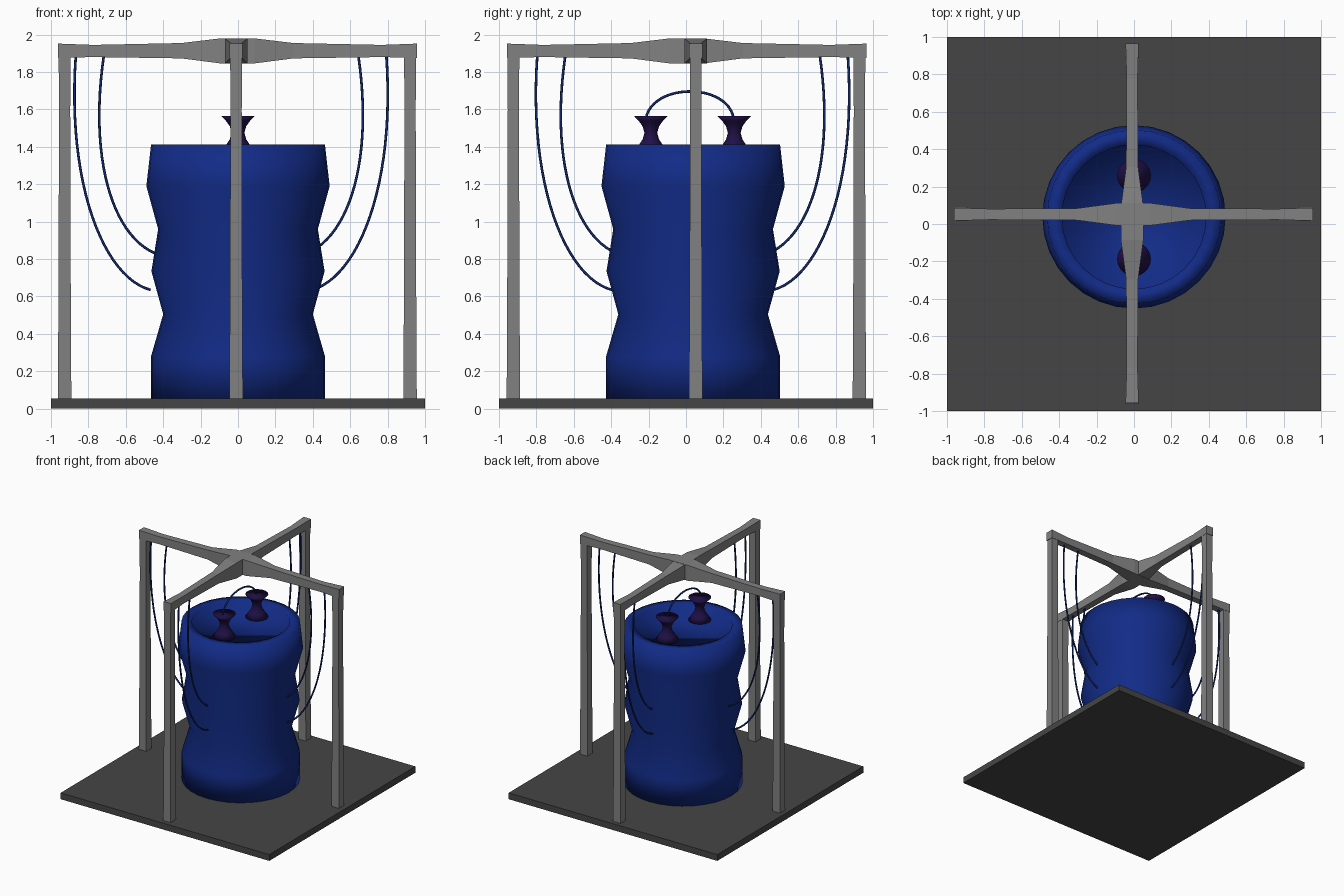
import bpy, bmesh, math
from mathutils import Vector, Matrix

cube = bpy.data.objects.get("Cube")
if cube:
    bpy.data.objects.remove(cube, do_unlink=True)


def material(name, rgb):
    m = bpy.data.materials.new(name)
    m.use_nodes = True
    m.diffuse_color = (*rgb, 1)
    m.node_tree.nodes["Principled BSDF"].inputs["Base Color"].default_value = (*rgb, 1)
    return m


BLUE = material("barrel blue", (0.006, 0.024, 0.24))
CABLE = material("cable navy", (0.006, 0.022, 0.15))
PURPLE = material("dark purple", (0.014, 0.005, 0.06))
GREY = material("frame grey", (0.22, 0.22, 0.22))
DARK = material("plate grey", (0.06, 0.06, 0.06))


def finish(bm, name, mat, smooth=False):
    bmesh.ops.recalc_face_normals(bm, faces=bm.faces)
    for f in bm.faces:
        f.smooth = smooth
    mesh = bpy.data.meshes.new(name)
    bm.to_mesh(mesh)
    bm.free()
    mesh.materials.append(mat)
    ob = bpy.data.objects.new(name, mesh)
    bpy.context.collection.objects.link(ob)
    return ob


def loft(rings, name, mat, smooth=False):
    """Skin a list of point rings and cap both ends."""
    bm = bmesh.new()
    loops = [[bm.verts.new(p) for p in ring] for ring in rings]
    n = len(loops[0])
    for a, b in zip(loops, loops[1:]):
        for i in range(n):
            j = (i + 1) % n
            bm.faces.new((a[i], a[j], b[j], b[i]))
    bm.faces.new(loops[0])
    bm.faces.new(loops[-1])
    return finish(bm, name, mat, smooth)


def lathe(profile, centre, sides, name, mat):
    rings = []
    for r, z in profile:
        angles = [2 * math.pi * i / sides for i in range(sides)]
        rings.append([(centre[0] + r * math.cos(a), centre[1] + r * math.sin(a), z)
                      for a in angles])
    return loft(rings, name, mat, True)


def tube(points, name, mat, radius=0.007):
    """Bezier cable from four control points."""
    curve = bpy.data.curves.new(name, "CURVE")
    curve.dimensions = "3D"
    curve.bevel_depth = radius
    curve.bevel_resolution = 2
    curve.resolution_u = 24
    curve.use_fill_caps = True
    spline = curve.splines.new("BEZIER")
    spline.bezier_points.add(1)
    p0, p1, p2, p3 = [Vector(p) for p in points]
    start, end = spline.bezier_points
    start.co, start.handle_right, start.handle_left = p0, p1, 2 * p0 - p1
    end.co, end.handle_left, end.handle_right = p3, p2, 2 * p3 - p2
    curve.materials.append(mat)
    ob = bpy.data.objects.new(name, curve)
    bpy.context.collection.objects.link(ob)


# Base plate
bm = bmesh.new()
bmesh.ops.create_cube(bm, size=1, matrix=Matrix.Translation((0, 0, 0.0275))
                      @ Matrix.Diagonal((2, 2, 0.055, 1)))
finish(bm, "base_plate", DARK)

# Ribbed barrel with a shallow recessed lid
lathe([(0.465, 0.05), (0.465, 0.28), (0.40, 0.505), (0.463, 0.735), (0.427, 0.96),
       (0.49, 1.19), (0.465, 1.412), (0.385, 1.412), (0.385, 1.37)],
      (0, 0.038), 32, "barrel", BLUE)

# Hourglass terminals on the lid and the wire joining them
for side, y in (("front", -0.188), ("back", 0.258)):
    lathe([(0.09, 1.37), (0.064, 1.41), (0.044, 1.44), (0.034, 1.475),
           (0.044, 1.51), (0.064, 1.538), (0.09, 1.565)],
          (0, y), 32, side + "_terminal", PURPLE)
tube([(0, -0.215, 1.55), (0, -0.18, 1.745), (0, 0.225, 1.745), (0, 0.255, 1.55)],
     "terminal_wire", CABLE)

# Overhead cross beams: distance along, half width, underside, top
HALF_BEAM = [(0.09, 0.06, 1.846, 1.98), (0.30, 0.032, 1.873, 1.955),
             (0.77, 0.029, 1.88, 1.945), (0.96, 0.035, 1.876, 1.952)]
STATIONS = [(-s, w, lo, hi) for s, w, lo, hi in reversed(HALF_BEAM)] + HALF_BEAM


def beam(along_x, offset, shift, name):
    rings = []
    for s, w, lo, hi in STATIONS:
        ring = [(offset - w, lo), (offset + w, lo), (offset + w, hi), (offset - w, hi)]
        rings.append([(s + shift, o, z) if along_x else (o, s + shift, z)
                      for o, z in ring])
    loft(rings, name, GREY)


beam(True, 0.052, -0.003, "side_beam")
beam(False, -0.01, 0.004, "front_back_beam")

# Four posts, slightly narrower toward the top
POSTS = {"right": (-0.927, 0.052), "left": (0.92, 0.052),
         "front": (-0.01, -0.923), "back": (-0.01, 0.927)}
for side, (x, y) in POSTS.items():
    rings = [[(x + i * h, y + j * h, z) for i, j in ((-1, -1), (1, -1), (1, 1), (-1, 1))]
             for z, h in ((0.05, 0.036), (0.6, 0.033), (1.6, 0.03), (1.89, 0.032))]
    loft(rings, side + "_post", GREY)

# Hanging cables, a pair on every side: control points as distance out, height
CABLES = {"outer": [(0.83, 1.89), (0.88, 1.2), (0.68, 0.70), (0.43, 0.635)],
          "inner": [(0.68, 1.89), (0.76, 1.35), (0.64, 0.93), (0.405, 0.83)]}
for kind, path in CABLES.items():
    for side, sign in (("right", -1), ("left", 1)):
        tube([(-0.037 + sign * r, 0.05, z) for r, z in path],
             f"{side}_{kind}_cable", CABLE)
    for side, sign in (("front", -1), ("back", 1)):
        tube([(-0.01, 0.035 + sign * r, z) for r, z in path],
             f"{side}_{kind}_cable", CABLE)
